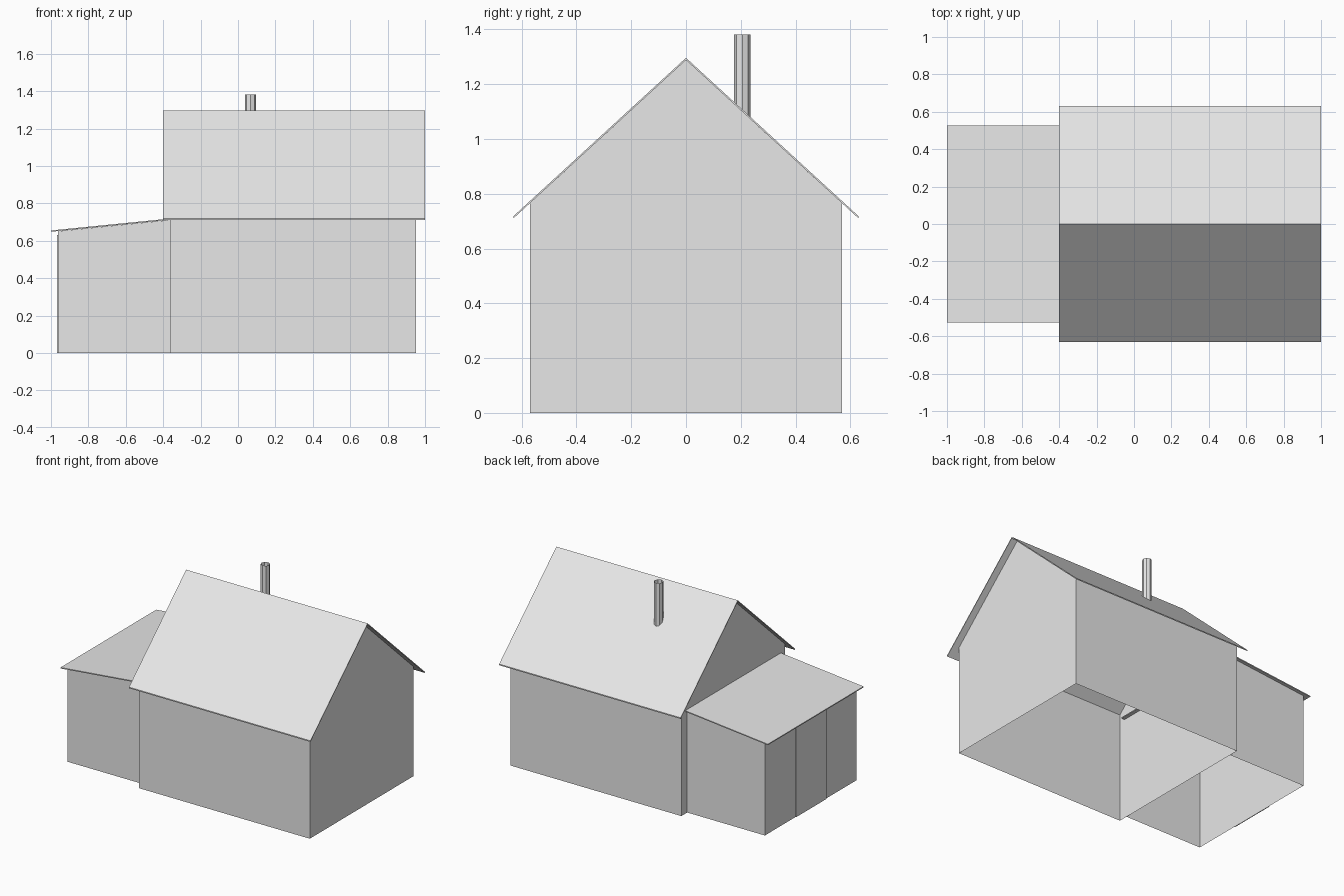
import bpy, bmesh
from mathutils import Vector

cube = bpy.data.objects.get("Cube")
if cube:
    bpy.data.objects.remove(cube, do_unlink=True)

GREY = (0.8, 0.8, 0.8, 1.0)
mat = bpy.data.materials.new("light_grey")
mat.use_nodes = True
mat.diffuse_color = GREY
mat.node_tree.nodes["Principled BSDF"].inputs["Base Color"].default_value = GREY


def finish(name, bm):
    bmesh.ops.recalc_face_normals(bm, faces=bm.faces)
    mesh = bpy.data.meshes.new(name)
    bm.to_mesh(mesh)
    bm.free()
    mesh.materials.append(mat)
    obj = bpy.data.objects.new(name, mesh)
    bpy.context.collection.objects.link(obj)
    return obj


def prism(name, profile, axis, lo, hi, open_sides=()):
    """Sweep a 2D profile along x (profile is y,z) or y (profile is x,z);
    open_sides lists the profile edges that get no face."""
    bm = bmesh.new()
    rings = []
    for t in (lo, hi):
        pts = [(t, a, z) if axis == "x" else (a, t, z) for a, z in profile]
        rings.append([bm.verts.new(p) for p in pts])
        bm.faces.new(rings[-1])
    n = len(profile)
    for i in range(n):
        if i not in open_sides:
            j = (i + 1) % n
            bm.faces.new((rings[0][i], rings[0][j], rings[1][j], rings[1][i]))
    return finish(name, bm)


# Main house: thin walls with gables, open below and under the roof
HALF, EAVE, APEX = 0.57, 0.765, 1.288
prism("house_walls",
      [(-HALF, 0), (HALF, 0), (HALF, EAVE), (0, APEX), (-HALF, EAVE)],
      "x", -0.363, 0.953, open_sides=(0, 2, 3))

# Main roof: one thin folded sheet
RIDGE, LOW, OUT, T = 1.296, 0.718, 0.63, 0.008
prism("house_roof",
      [(-OUT, LOW), (0, RIDGE), (OUT, LOW),
       (OUT, LOW - T), (0, RIDGE - T), (-OUT, LOW - T)],
      "x", -0.40, 1.0)

# Lean-to: thin walls, open below and under the roof
prism("lean_to_walls",
      [(-0.962, 0), (-0.363, 0), (-0.363, 0.711), (-0.962, 0.651)],
      "y", -0.505, 0.505, open_sides=(0, 2))

# Lean-to roof: sloping sheet that runs a little way into the house
prism("lean_to_roof",
      [(-1.0, 0.648), (-0.34, 0.714), (-0.34, 0.721), (-1.0, 0.655)],
      "y", -0.527, 0.527)

# Door panel in the middle of the lean-to end wall
prism("lean_to_door",
      [(-0.967, 0), (-0.962, 0), (-0.962, 0.632), (-0.967, 0.632)],
      "y", -0.168, 0.168)

# Chimney: open pipe rising from the back slope
bm = bmesh.new()
bmesh.ops.create_cone(bm, cap_ends=False, segments=8,
                      radius1=0.03, radius2=0.03, depth=0.33)
bmesh.ops.translate(bm, verts=bm.verts, vec=Vector((0.067, 0.206, 1.217)))
finish("chimney", bm)
